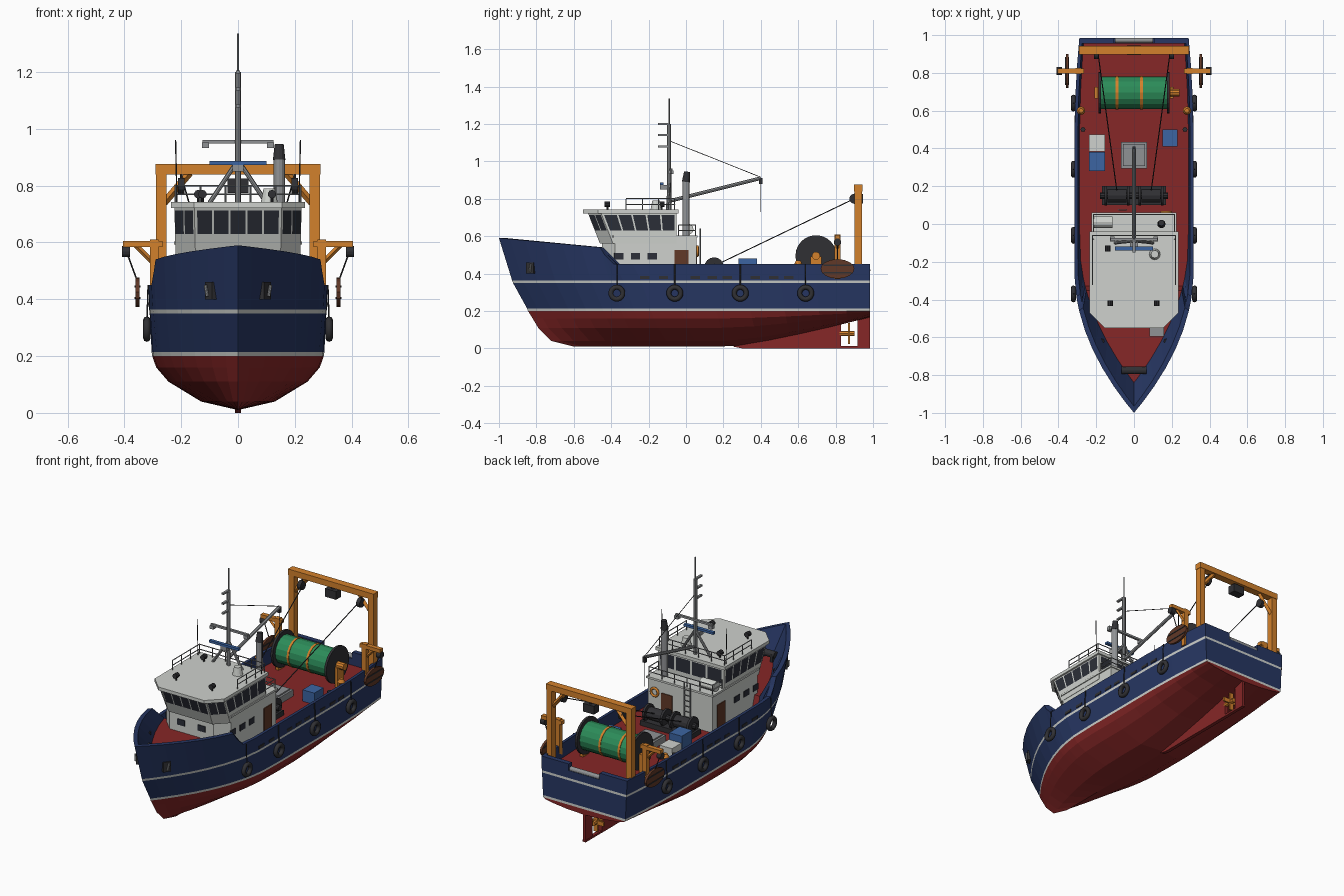
import bpy, bmesh, math
from mathutils import Vector, Matrix

if "Cube" in bpy.data.objects:
    bpy.data.objects.remove(bpy.data.objects["Cube"])


def material(name, *rgb):
    mat = bpy.data.materials.new(name)
    mat.use_nodes = True
    mat.diffuse_color = (*rgb, 1)
    mat.node_tree.nodes["Principled BSDF"].inputs["Base Color"].default_value = (*rgb, 1)
    return mat


navy = material("navy paint", .02, .038, .125)
red = material("red oxide", .24, .02, .02)
white = material("off white", .62, .64, .61)
dark = material("dark rubber", .03, .03, .034)
orange = material("orange steel", .65, .22, .025)
green = material("green net", .025, .26, .1)
blue = material("blue plastic", .045, .13, .36)
brown = material("brown wood", .12, .04, .02)
grey = material("grey metal", .28, .29, .3)
glass = material("dark glass", .025, .028, .04)


def finish(bm, name, *mats):
    mesh = bpy.data.meshes.new(name)
    bmesh.ops.recalc_face_normals(bm, faces=bm.faces)
    bm.to_mesh(mesh)
    bm.free()
    for mat in mats:
        mesh.materials.append(mat)
    obj = bpy.data.objects.new(name, mesh)
    bpy.context.collection.objects.link(obj)
    return obj


def box(name, mat, centre, size, turn=0, axis='Z'):
    bm = bmesh.new()
    place = Matrix.Translation(centre) @ Matrix.Rotation(math.radians(turn), 4, axis)
    bmesh.ops.create_cube(bm, size=1, matrix=place @ Matrix.Diagonal((*size, 1)))
    return finish(bm, name, mat)


def rod(name, mat, start, end, radius, sides=8, tip=None):
    bm = bmesh.new()
    start, end = Vector(start), Vector(end)
    span = end - start
    place = Matrix.Translation((start + end) / 2) @ span.to_track_quat('Z', 'Y').to_matrix().to_4x4()
    bmesh.ops.create_cone(bm, cap_ends=True, segments=sides, radius1=radius,
                          radius2=radius if tip is None else tip, depth=span.length, matrix=place)
    return finish(bm, name, mat)


def across(name, mat, x, y, z, half, radius, sides=16):
    return rod(name, mat, (x - half, y, z), (x + half, y, z), radius, sides)


def ring(name, mat, centre, major, minor, rotation):
    bpy.ops.mesh.primitive_torus_add(location=centre, rotation=rotation, major_radius=major,
                                     minor_radius=minor, major_segments=20, minor_segments=8)
    obj = bpy.context.object
    obj.name = name
    obj.data.materials.append(mat)
    bpy.ops.object.shade_smooth()


def loft(name, mat, lower, upper):
    bm = bmesh.new()
    a, b = ([bm.verts.new(p) for p in loop] for loop in (lower, upper))
    bm.faces.new(a)
    bm.faces.new(b)
    for i in range(len(a)):
        k = (i + 1) % len(a)
        bm.faces.new((a[i], a[k], b[k], b[i]))
    return finish(bm, name, mat)


def plan(half, front, back, chamfer, z):
    right = [(half, back, z), (half, front + chamfer, z), (half - chamfer, front, z)]
    return right + [(-x, y, z) for x, y, z in reversed(right)]


def side_slab(name, mat, profile, x, thick):
    return loft(name, mat, *([(x + s * thick / 2, y, z) for y, z in profile] for s in (-1, 1)))


def rail(name, path, height):
    # posts plus two horizontal bars following the path
    points = [Vector(p) for p in path]
    for a, b in zip(points, points[1:]):
        for level in (.5, 1):
            up = Vector((0, 0, height * level))
            rod(name + "_bar", grey, a + up, b + up, .003, 5)
        count = max(1, round((b - a).length / .09))
        for i in range(count + 1):
            foot = a.lerp(b, i / count)
            rod(name + "_post", grey, foot, foot + Vector((0, 0, height)), .003, 5)


# Hull: waterlines from keel to rim, then over the bulwark and in to the deck centre
STEPS = (0, .03, .07, .12, .17, .22, .272, .285, .31, .36, .45, .55, .65, .75, .85, .93, 1)
LEVELS = [(.01, 0, -.6), (.04, .13, -.72), (.11, .245, -.79), (.16, .288, -.82), (.2, .302, -.845),
          (.214, .304, -.85), (.35, .311, -.925), (.364, .313, -.93), ("rim", .315, -1),
          ("rim", .297, -.965), ("deck", .288, -.84), ("deck", 0, -.84)]
PAINT = [1, 1, 1, 1, 2, 0, 2, 0, 0, 0, 1]


def hull_point(level, t, side):
    z, half, bow = level
    stern = .955 if LEVELS.index(level) > 8 else .985
    y = bow + (stern - bow) * t
    half *= 1 - (1 - min(1, (y - bow) / .75)) ** 2
    half *= 1 - .08 * max(0, (y - .45) / .53) ** 2
    if z == "rim":
        z = .59 - .05 * t / .273 if t < .273 else .45 + .09 * max(0, (.31 - t) / .037) ** 1.5
    elif z == "deck":
        z = .45 if t < .28 else .37
    elif z < .2:
        z += (.165 + .175 * z - z) * max(0, (y - .25) / .735) ** 1.2
    return side * half, y, z


bm = bmesh.new()
grid = {s: [[bm.verts.new(hull_point(lv, t, s)) for t in STEPS] for lv in LEVELS] for s in (-1, 1)}
for j, paint in enumerate(PAINT):
    for s in (-1, 1):
        low, high = grid[s][j], grid[s][j + 1]
        for i in range(len(STEPS) - 1):
            bm.faces.new((low[i], low[i + 1], high[i + 1], high[i])).material_index = paint
    if j < 10:
        left, right = grid[1], grid[-1]
        bm.faces.new((left[j][-1], left[j + 1][-1], right[j + 1][-1], right[j][-1])).material_index = paint
bmesh.ops.remove_doubles(bm, verts=bm.verts, dist=.0001)
hull = finish(bm, "hull", navy, red, white)

# Stern notch with roller
cutter = box("notch_cutter", navy, (0, 1, .5), (.21, .16, .18))
cut = hull.modifiers.new("notch", 'BOOLEAN')
cut.operation, cut.solver, cut.object = 'DIFFERENCE', 'EXACT', cutter
bpy.context.view_layer.objects.active = hull
bpy.ops.object.modifier_apply(modifier="notch")
bpy.data.objects.remove(cutter)
across("stern_roller", grey, 0, .972, .418, .1, .014, 12)

# Skeg, rudder and propeller
side_slab("skeg", red, [(.25, .01), (.3, 0), (.83, 0), (.83, .15), (.5, .08)], 0, .022)
box("rudder_shoe", red, (0, .9, .006), (.02, .17, .012))
box("rudder", red, (0, .95, .09), (.016, .066, .165))
rod("propeller_hub", orange, (0, .82, .08), (0, .9, .08), .014)
for k in range(4):
    angle = math.radians(90 * k)
    box("propeller_blade", orange, (.033 * math.sin(angle), .872, .08 + .033 * math.cos(angle)),
        (.026, .01, .045), 90 * k, 'Y')

# Wheelhouse: lower house, flared bridge and roof
loft("lower_house", white, plan(.218, -.45, .055, .07, .37), plan(.218, -.45, .055, .07, .6))
base, crown = plan(.22, -.46, -.05, .07, .56), plan(.224, -.525, -.05, .07, .725)
loft("bridge", white, base, crown)
loft("bridge_roof", white, plan(.235, -.55, -.04, .08, .722), plan(.235, -.55, -.04, .08, .742))
loft("house_ledge", white, plan(.226, -.458, .062, .07, .592), plan(.226, -.458, .062, .07, .604))
for wall, panes in enumerate((5, 2, 5, 2, 5, 4)):
    corners = [Vector(p) for p in (base[wall], base[wall - 5], crown[wall - 5], crown[wall])]
    out = (corners[1] - corners[0]).cross(corners[3] - corners[0]).normalized()
    out *= math.copysign(.003, out.dot((corners[0] + corners[1]) / 2 - Vector((0, -.25, .56))))
    for i in range(panes):
        bm = bmesh.new()
        quad = []
        for u, v in ((.06, .43), (.94, .43), (.94, .93), (.06, .93)):
            along = .02 + .96 * (i + u) / panes
            spot = corners[0].lerp(corners[1], along).lerp(corners[3].lerp(corners[2], along), v)
            quad.append(bm.verts.new(spot + out))
        bm.faces.new(quad)
        finish(bm, "bridge_window", glass)
for s in (-1, 1):
    for y in (-.36, -.27, -.18):
        box("cabin_window", glass, (s * .219, y, .492), (.006, .05, .036))
    box("side_door", brown, (s * .219, -.025, .45), (.008, .075, .15))
    box("front_window", glass, (s * .07, -.451, .51), (.05, .006, .036))
box("aft_door", brown, (.09, .056, .45), (.075, .008, .15))
ring("lifebuoy", orange, (.17, .062, .52), .024, .007, (math.pi / 2, 0, 0))
for s in (-1, 1):
    rod("ladder_side", grey, (s * .02 - .06, .075, .37), (s * .02 - .06, .075, .64), .004, 6)
for k in range(7):
    across("ladder_rung", grey, -.06, .075, .4 + .033 * k, .02, .003, 5)
across("life_raft", white, -.165, .01, .637, .05, .03, 12)
rail("roof_rail", [(-.22, -.32, .74), (-.22, -.06, .74), (.22, -.06, .74), (.22, -.32, .74)], .06)
rail("ledge_rail", [(-.215, -.04, .6), (-.215, .05, .6), (.215, .05, .6), (.215, -.04, .6)], .06)

# Funnel, mast and boom
rod("funnel", grey, (.145, 0, .6), (.145, 0, .9), .02, 12)
rod("funnel_cap", dark, (.145, 0, .89), (.145, .006, .945), .022, 12, .016)
rod("mast", grey, (0, -.09, .74), (0, -.09, 1.2), .011)
rod("mast_tip", grey, (0, -.09, 1.2), (0, -.09, 1.335), .004)
for s in (-1, 1):
    rod("mast_leg", grey, (s * .1, -.1, .74), (0, -.09, .89), .008)
    rod("whip_aerial", dark, (s * .215, -.08, .74), (s * .22, -.08, .96), .0025, 5)
    box("mast_lamp", grey, (s * .115, -.08, .942), (.025, .025, .02))
box("mast_crossbar", grey, (0, -.08, .955), (.25, .014, .012))
box("radar_scanner", blue, (0, -.13, .88), (.2, .02, .014))
box("radar_base", grey, (0, -.115, .862), (.04, .05, .025))
for z in (1.08, 1.14, 1.2):
    box("mast_light", grey, (0, -.12, z), (.014, .06, .01))
rod("boom", grey, (0, -.08, .79), (0, .4, .91), .01)
rod("boom_stay", dark, (0, -.09, 1.11), (0, .4, .915), .002, 5)
rod("boom_fall", dark, (0, .4, .91), (0, .4, .73), .002, 5)
box("boom_block", dark, (0, .4, .895), (.018, .018, .034))
rod("roof_dome", white, (.11, -.16, .74), (.11, -.16, .79), .03, 12, .02)
for x, y in ((-.125, -.42), (.12, -.42), (-.14, -.13)):
    rod("lamp_stem", dark, (x, y, .74), (x, y, .765), .005)
    rod("searchlight", dark, (x, y - .015, .77), (x, y + .015, .77), .015, 10)

# Stern gantry with hanging blocks and warps
box("gantry_beam", orange, (0, .92, .858), (.58, .045, .036))
for s in (-1, 1):
    box("gantry_post", orange, (s * .27, .92, .61), (.036, .04, .49))
    rod("gantry_brace", orange, (s * .26, .92, .74), (s * .17, .92, .845), .013, 4)
    rod("block_hanger", dark, (s * .2, .91, .845), (s * .2, .9, .81), .005)
    across("warp_block", dark, s * .2, .9, .8, .012, .027, 12)
    rod("trawl_warp", dark, (s * .19, .9, .8), (s * .09, .17, .45), .003, 5)
box("gantry_winch", dark, (0, .92, .8), (.075, .05, .05))
rod("winch_hanger", dark, (0, .92, .82), (0, .92, .845), .01)

# Side gallows with trawl doors
for s in (-1, 1):
    box("gallows_post", orange, (s * .295, .81, .49), (.03, .03, .24))
    box("gallows_arm", orange, (s * .335, .81, .595), (.14, .028, .022))
    rod("gallows_brace", orange, (s * .3, .81, .53), (s * .36, .81, .59), .009, 4)
    across("gallows_block", dark, s * .395, .81, .568, .014, .02, 12)
    rod("door_chain", dark, (s * .39, .81, .56), (s * .357, .81, .47), .003, 5)
    oval = [(.81 + .09 * math.cos(a), .425 + .052 * math.sin(a))
            for a in (math.tau * k / 16 for k in range(16))]
    side_slab("trawl_door", brown, oval, s * .354, .014)
    for z in (.405, .445):
        box("door_strap", dark, (s * .354, .81, z), (.02, .15, .007))

# Net drum
across("net_roll", green, 0, .695, .495, .175, .085)
across("drum_motor", orange, .215, .695, .495, .025, .022, 10)
for x in (-.09, .04):
    across("net_band", orange, x, .695, .495, .007, .088)
for s in (-1, 1):
    across("drum_flange", dark, s * .182, .695, .495, .007, .11, 24)
    box("drum_stand", orange, (s * .2, .695, .43), (.02, .06, .12))

# Trawl winch
across("winch_shaft", dark, 0, .15, .435, .18, .018, 10)
box("winch_bed", dark, (0, .15, .385), (.34, .1, .03))
for s in (-1, 1):
    across("winch_drum", dark, s * .09, .15, .435, .05, .036, 12)
    for x in (.03, .15):
        across("winch_flange", dark, s * x, .15, .435, .007, .052)

# Deck gear
box("deck_hatch", grey, (0, .365, .39), (.14, .14, .04))
box("hatch_lid", grey, (0, .365, .412), (.115, .115, .012))
box("white_crate", white, (-.195, .43, .405), (.085, .09, .07))
box("tall_blue_crate", blue, (-.195, .33, .425), (.085, .1, .11))
box("low_blue_crate", blue, (.19, .455, .405), (.08, .09, .07))
box("fore_hatch", grey, (.12, -.565, .465), (.075, .06, .03))
across("windlass", dark, 0, -.775, .49, .065, .02, 12)
for s in (-1, 1):
    box("windlass_stand", dark, (s * .05, -.775, .47), (.016, .04, .05))
    rod("vent_stem", orange, (s * .28, .6, .37), (s * .28, .6, .45), .014)
    rod("vent_cap", orange, (s * .28, .6, .45), (s * .28, .6, .47), .022, 10, .012)
    for y in (.5, -.62):
        rod("bollard", dark, (s * (.27 if y > 0 else .17), y, .37), (s * (.27 if y > 0 else .17), y, .49 if y < 0 else .43), .013)

# Fenders, freeing ports and anchors on the hull sides
for s in (-1, 1):
    for y in (-.37, -.06, .29, .64):
        ring("tyre_fender", dark, (s * .321, y, .295), .032, .013, (0, math.pi / 2, 0))
        rod("fender_rope", dark, (s * .32, y, .33), (s * .316, y, .45), .003, 5)
    for y in (-.22, -.12, .05, .14, .22, .37, .47, .55):
        box("freeing_port", dark, (s * .312, y, .38), (.007, .05, .016))
    box("anchor_pocket", dark, (s * .096, -.83, .43), (.02, .045, .06), -33 * s)
    rod("anchor_shank", grey, (s * .108, -.835, .41), (s * .115, -.83, .45), .006)
